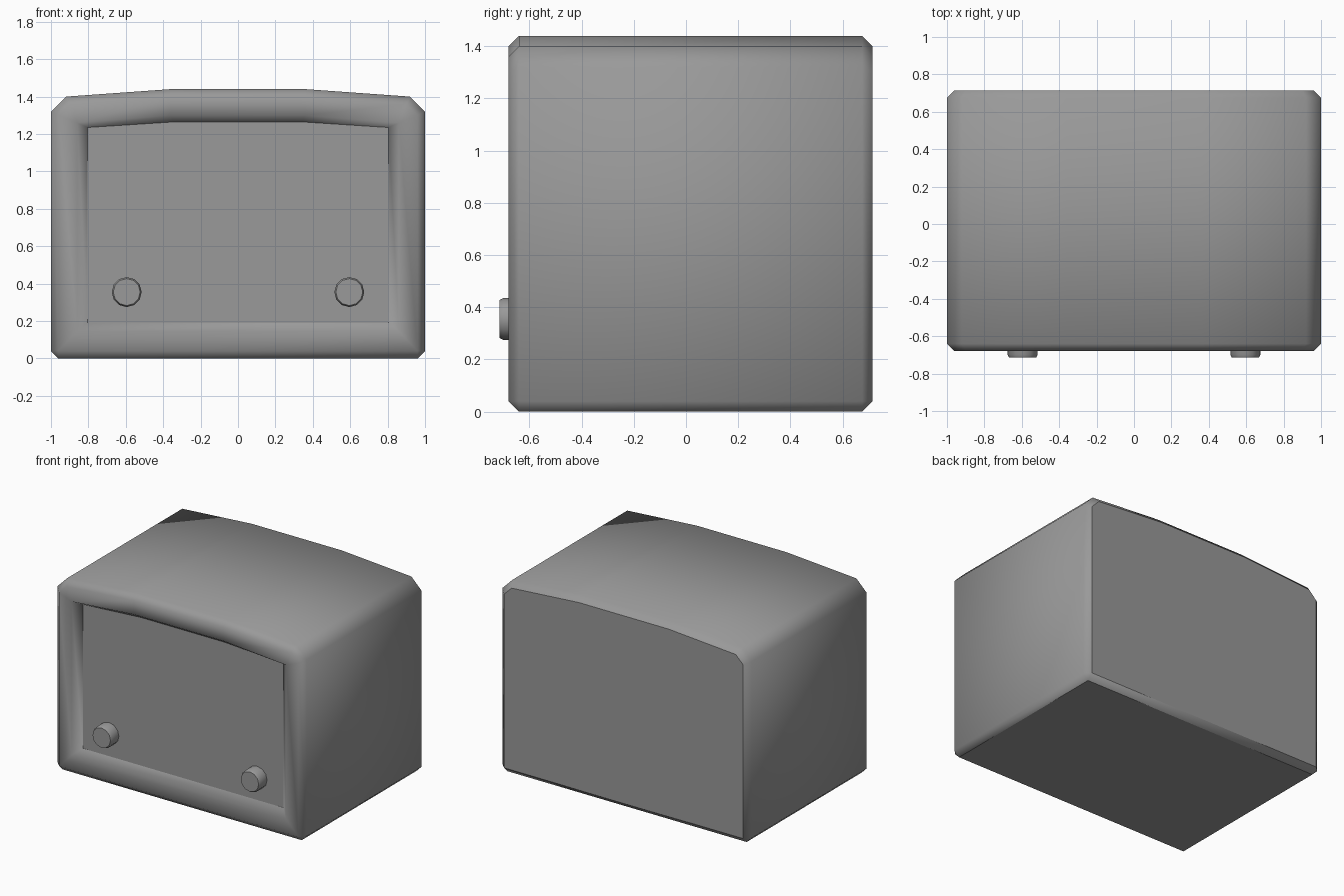
import bpy
import bmesh
from math import pi

if "Cube" in bpy.data.objects:
    bpy.data.objects.remove(bpy.data.objects["Cube"], do_unlink=True)

# One plain grey for everything
grey = bpy.data.materials.new("plain_grey")
grey.use_nodes = True
colour = (0.32, 0.32, 0.32, 1)
grey.diffuse_color = colour
grey.node_tree.nodes["Principled BSDF"].inputs["Base Color"].default_value = colour


def finish(bm, name):
    mesh = bpy.data.meshes.new(name)
    bm.to_mesh(mesh)
    bm.free()
    mesh.materials.append(grey)
    obj = bpy.data.objects.new(name, mesh)
    bpy.context.collection.objects.link(obj)
    return obj


def loop(half, y):
    """Mirror a right-hand half profile (bottom to top) into a closed loop."""
    return [(x, y, z) for x, z in half] + [(-x, y, z) for x, z in reversed(half)]


# Half profiles; repeated points are sharp corners
body = [(.96, 0), (1, .04), (1, 1.32), (.92, 1.40), (.36, 1.44)]
inset = [(.96, .04), (.96, .04), (.96, 1.30), (.90, 1.36), (.36, 1.40)]
opening = [(.86, .145), (.86, .145), (.86, 1.26), (.86, 1.26), (.36, 1.30)]
recess = [(.805, .19), (.805, .19), (.805, 1.235), (.805, 1.235), (.34, 1.265)]

# Cabinet: loops bridged from the back panel round to the recessed screen
bm = bmesh.new()
stations = [(inset, .715), (body, .675), (body, -.64), (inset, -.68),
            (opening, -.68), (recess, -.63)]
rings = [[bm.verts.new(p) for p in loop(h, y)] for h, y in stations]
for a, b in zip(rings, rings[1:]):
    for i in range(len(a)):
        j = (i + 1) % len(a)
        bm.faces.new((a[i], a[j], b[j], b[i]))
bm.faces.new(rings[0])
bm.faces.new(rings[-1])
bmesh.ops.remove_doubles(bm, verts=bm.verts, dist=0.0001)
bmesh.ops.recalc_face_normals(bm, faces=bm.faces)

# Smooth shell with flat back, underside and screen
for f in bm.faces:
    c = f.calc_center_median()
    f.smooth = not (c.y > .71 or c.z < .001 or (abs(c.y + .63) < .001))
finish(bm, "cabinet")

# Control knobs with a narrow bevelled rim
for side, x in (("right", -.595), ("left", .595)):
    bm = bmesh.new()
    knob = []
    for radius, y in ((.08, -.63), (.08, -.70), (.072, -.715)):
        made = bmesh.ops.create_circle(bm, segments=12, radius=radius)["verts"]
        for v in made:
            v.co = (x + v.co.x, y, .355 + v.co.y)
        knob.append(made)
    for a, b in zip(knob, knob[1:]):
        for i in range(12):
            j = (i + 1) % 12
            bm.faces.new((a[i], a[j], b[j], b[i])).smooth = True
    bm.faces.new(knob[0])
    bm.faces.new(knob[-1])
    bmesh.ops.recalc_face_normals(bm, faces=bm.faces)
    finish(bm, side + "_knob")
